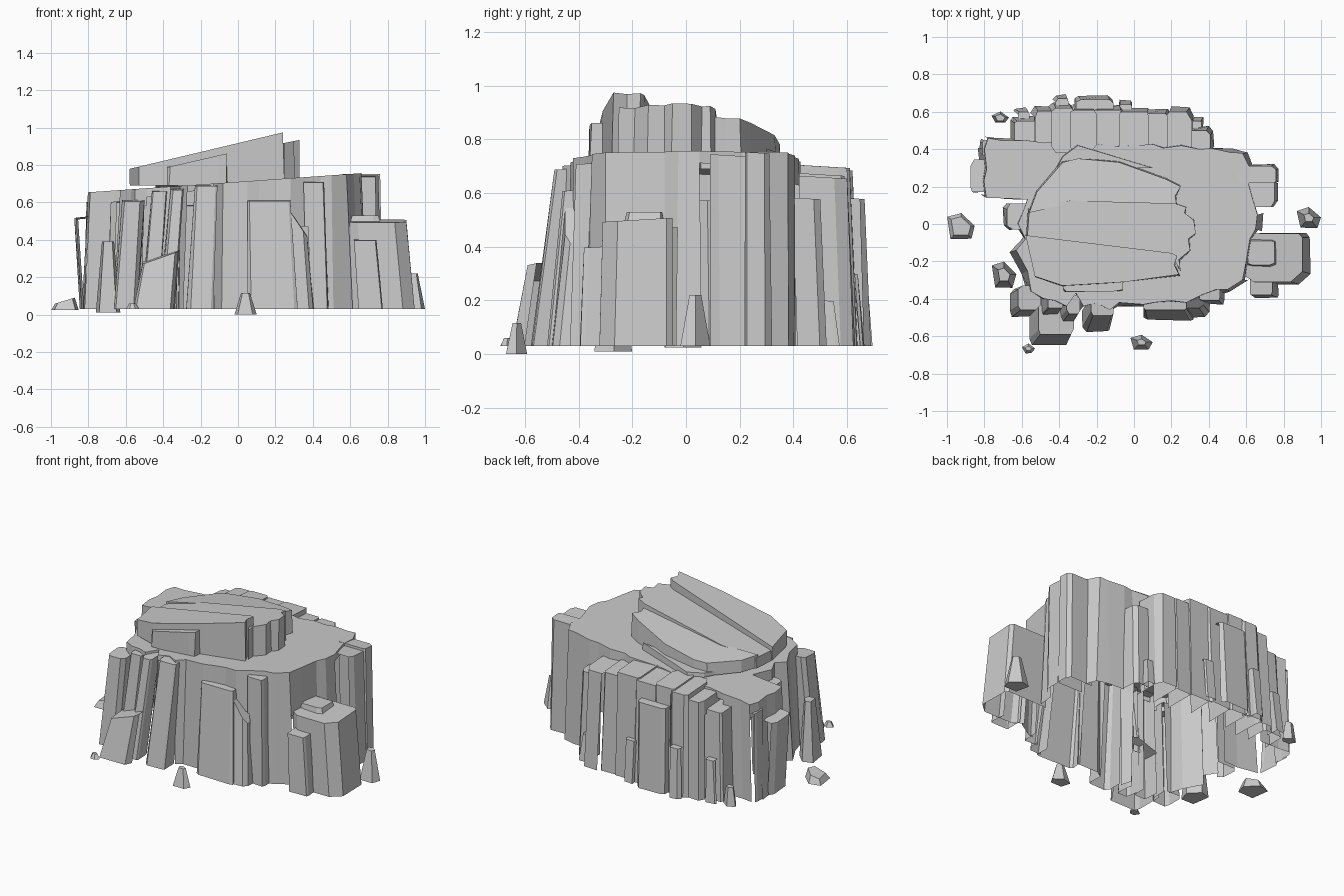
import bpy, bmesh, random
from mathutils import Vector

if "Cube" in bpy.data.objects:
    bpy.data.objects.remove(bpy.data.objects["Cube"])
random.seed(7)
SOLIDS = []          # (mid-height outline, top height) of parts already placed


def rnd(a):
    return random.uniform(-a, a)


def inside(p, poly):
    hit = False
    for i, a in enumerate(poly):
        b = poly[i - 1]
        if (a[1] > p[1]) != (b[1] > p[1]) and \
                p[0] < (b[0] - a[0]) * (p[1] - a[1]) / (b[1] - a[1]) + a[0]:
            hit = not hit
    return hit


def prism(name, pts, top, z0=0.03, flare=0.06, centre=(0, 0), wob=0.006, cull=True, bottom=False):
    """Flared rock prism with open base; wall areas buried in placed parts are trimmed away."""
    bm = bmesh.new()
    c = Vector(centre)
    hi, lo = [], []
    for p in pts:
        p = Vector(p)
        b = c + (p - c) * (1 + flare)
        hi.append(Vector((p.x, p.y, top(p.x, p.y))))
        lo.append(Vector((b.x + rnd(wob), b.y + rnd(wob), z0)))
    bm.faces.new([bm.verts.new(v) for v in hi])
    if bottom:
        bm.faces.new([bm.verts.new(v) for v in lo[::-1]])
    n = len(pts)
    for i in range(n):
        j = (i + 1) % n
        a, b = lo[i], lo[j]
        m = (hi[i] + hi[j] + a + b) / 4
        cover = max([z for poly, z in SOLIDS if inside(m, poly)], default=0) if cull else 0
        t = (cover - .03 - z0) / (m.z * 2 - z0 * 2)
        if cover and t > .97:
            continue
        if cover and t > 0:
            a, b = a.lerp(hi[i], t), b.lerp(hi[j], t)
        bm.faces.new([bm.verts.new(v) for v in (a, b, hi[j], hi[i])])
    bmesh.ops.remove_doubles(bm, verts=bm.verts, dist=1e-5)
    if cull:
        SOLIDS.append(([(h + l) / 2 for h, l in zip(hi, lo)], sum(h.z for h in hi) / n))
    me = bpy.data.meshes.new(name)
    bm.to_mesh(me)
    bm.free()
    ob = bpy.data.objects.new(name, me)
    bpy.context.collection.objects.link(ob)


def crag(pts, step=0.09, amp=0.014):
    """Split long outline edges and push the new points in and out."""
    res = []
    for i, p in enumerate(pts):
        a, b = Vector(p), Vector(pts[(i + 1) % len(pts)])
        e = b - a
        nrm = Vector((e.y, -e.x)).normalized()
        k = max(1, round(e.length / step))
        res.append(a)
        for s in range(1, k):
            res.append(a + e * ((s + rnd(0.25)) / k) + nrm * rnd(amp))
    return res


def chamfered(x0, x1, y0, y1):
    """Box outline with unevenly cut corners, counter-clockwise."""
    w, d = x1 - x0, y1 - y0
    r = lambda s: s * random.uniform(0.04, 0.22)
    return [(x0 + r(w), y0), (x1 - r(w), y0), (x1, y0 + r(d)), (x1, y1 - r(d)),
            (x1 - r(w), y1), (x0 + r(w), y1), (x0, y1 - r(d)), (x0, y0 + r(d))]


plateau = [(-.55, -.36), (-.42, -.41), (-.36, -.44), (-.31, -.37), (-.27, -.44), (-.2, -.42),
           (-.13, -.46), (-.08, -.42), (.05, -.43), (.2, -.41), (.28, -.42), (.36, -.38),
           (.44, -.35), (.5, -.35), (.58, -.3), (.6, -.2), (.62, -.08), (.66, .05), (.63, .15),
           (.62, .3), (.58, .38), (.35, .4), (0, .42), (-.4, .445), (-.78, .46), (-.8, .4),
           (-.79, .14), (-.57, .13), (-.62, 0), (-.58, -.08), (-.63, -.14), (-.57, -.25)]
BODY = [Vector(p) * 1.015 for p in plateau]


def column(name, x0, x1, y0, y1, z, tx=0.0, flare=0.04):
    cx, cy = (x0 + x1) / 2, (y0 + y1) / 2
    ty = -0.06 if cy > 0 else 0.06
    SOLIDS.append((BODY, .8))        # the core counts as solid while columns are placed
    prism(name, chamfered(x0, x1, y0, y1),
          lambda x, y: z + tx * (x - cx) + ty * (y - cy), flare=flare)
    SOLIDS.remove((BODY, .8))


# Back ledge columns
back = [(-.64, -.5, .55, .60), (-.53, -.42, .605, .66), (-.44, -.32, .62, .69),
        (-.34, -.2, .61, .70), (-.22, -.06, .61, .69), (-.08, .08, .60, .70),
        (.06, .18, .59, .67), (.16, .31, .6, .66), (.29, .41, .5, .58)]
for x0, x1, y1, z in back:
    column("back_column", x0, x1, .38, y1, z)
for x0, x1, y1, z in [(-.42, -.35, .67, .35), (-.31, -.11, .665, .58), (-.08, -.01, .64, .3),
                      (.31, .36, .55, .2), (-.62, -.56, .6, .3)]:
    column("back_buttress", x0, x1, y1 - .09, y1, z, 0, .03)

# Front columns and buttresses
front = [(-.62, -.5, -.46, -.33, .61, 0, .07), (-.46, -.38, -.45, -.36, .66, 0, .12),
         (-.36, -.29, -.48, -.38, .67, 0, .16), (-.23, -.11, -.49, -.38, .69, 0, .18),
         (.05, .28, -.46, -.37, .61, 0, .12), (.26, .37, -.45, -.35, .5, -1.5, .1),
         (.35, .46, -.41, -.3, .71, 0, .05), (-.51, -.32, -.59, -.38, .31, .35, .09)]
for x0, x1, y0, y1, z, tx, fl in front:
    column("front_column", x0, x1, y0, y1, z, tx, fl)

# Left and right side columns
sides = [(-.875, -.72, .17, .345, .52, .1, -.04), (-.68, -.52, -.03, .11, .6, 0, .03),
         (-.81, -.72, .36, .45, .6, 0, .02), (.56, .76, .22, .31, .75, 0, .02),
         (.55, .75, .09, .23, .74, 0, .02), (.58, .9, -.31, -.05, .5, 0, .05),
         (.62, .74, -.38, -.25, .4, 0, .04)]
for x0, x1, y0, y1, z, tx, fl in sides:
    column("side_column", x0, x1, y0, y1, z, tx, fl)
prism("side_block_cap", chamfered(.61, .75, -.22, -.09), lambda x, y: .53, .49, .1, (.68, -.15),
      cull=False)

# Main plateau body, open where columns cover it
prism("plateau_body", crag(plateau), lambda x, y: .71 + .07 * x, flare=.035, wob=.014)

# Tilted cap slabs, stepping down towards the back
cap_front = [(-.58, -.06), (-.53, -.28), (-.38, -.33), (-.05, -.31), (.24, -.27), (.215, -.22),
             (.23, -.17), (.2, -.155)]
cap_mid = [(-.57, -.07), (.2, -.17), (.25, -.25), (.24, -.19), (.3, -.14), (.29, -.08),
           (.33, -.05), (.32, .02), (.27, .06), (.28, .09), (.22, .11), (-.34, .125), (-.56, .08)]
cap_back = [(-.56, .06), (-.34, .11), (.23, .09), (.22, .15), (.25, .2), (.17, .24),
            (-.08, .33), (-.3, .35), (-.38, .33), (-.52, .17)]
cap = dict(z0=.69, flare=.01, centre=(-.15, 0), cull=False)
prism("cap_front", cap_front, lambda x, y: .917 + .2375 * x, **cap)
prism("cap_middle", cap_mid, lambda x, y: .868 + .2 * x, **cap)
prism("cap_back", cap_back, lambda x, y: .845 + .15 * x - .1 * (y - .15), **cap)
prism("cap_front_block", chamfered(-.38, -.06, -.36, -.28), lambda x, y: .875 + .23 * x, **cap)
prism("cap_back_sheet", [(-.5, .15), (-.1, .3), (.1, .3), (-.3, .42), (-.38, .36)],
      lambda x, y: .755 + .1 * x, **cap)

# Loose boulders and spikes: x0, x1, y0, y1, base, top, top size, top slope
rocks = [(-1, -.85, -.08, .06, .025, .075, .7, .3), (.87, 1, -.02, .09, .03, .22, .4, 0),
         (-.76, -.63, -.34, -.2, .01, .39, .5, 0), (-.02, .1, -.67, -.59, 0, .115, .4, 0),
         (-.6, -.53, -.69, -.64, .03, .06, .5, 0), (-.76, -.67, .54, .6, .03, .15, .6, 0)]
for x0, x1, y0, y1, z0, z1, s, tx in rocks:
    cx, cy = (x0 + x1) / 2, (y0 + y1) / 2
    pts = [(cx + (x - cx) * s, cy + (y - cy) * s) for x, y in
           ((x0 + .02, y0), (x1 - .02, y0), (x1, cy), (cx, y1), (x0, y1 - .02))]
    prism("boulder", pts, lambda x, y: z1 + tx * (x - cx), z0, 1 / s - 1, (cx, cy), .002,
          cull=False, bottom=True)
